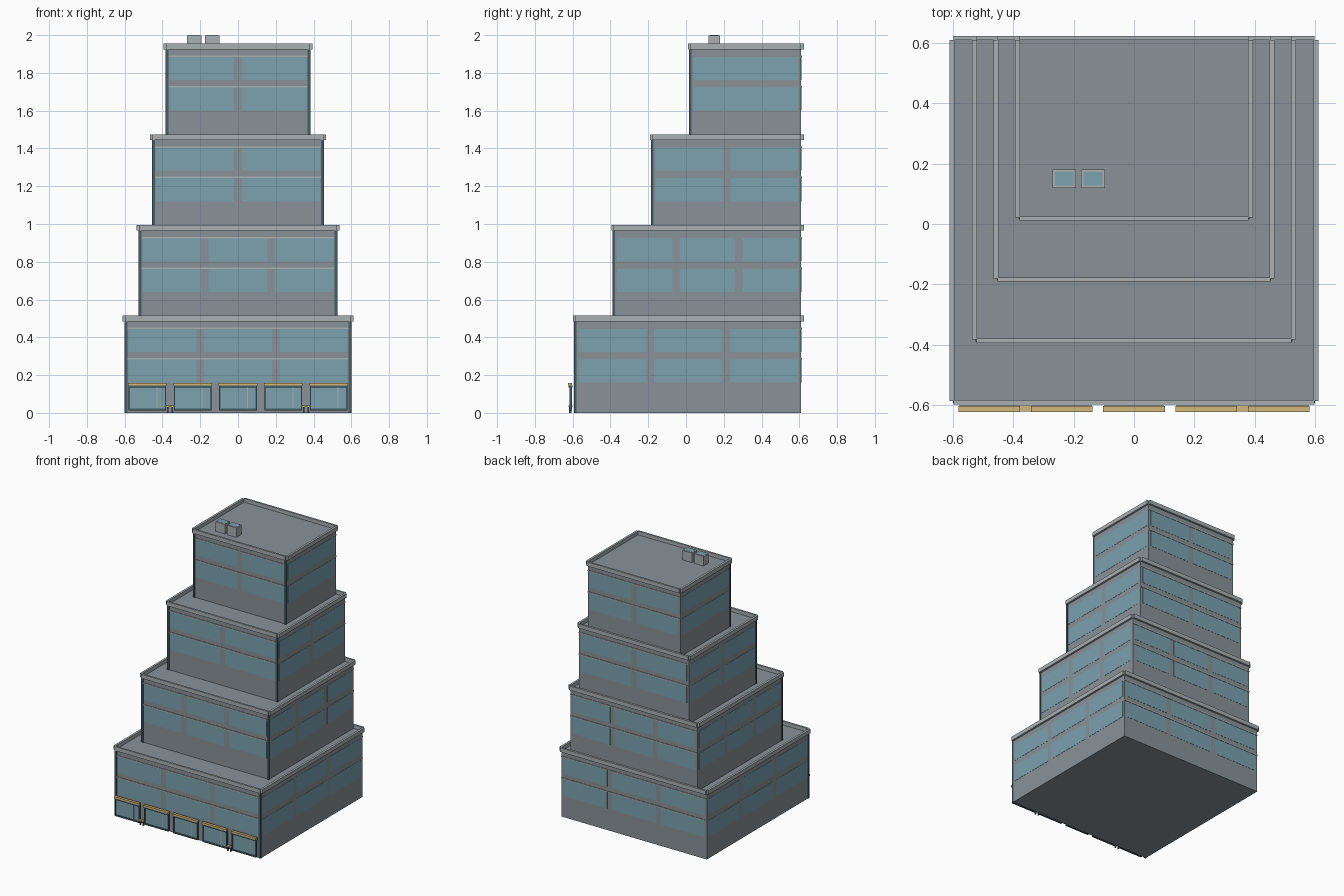
import bpy
import bmesh
from mathutils import Vector

if "Cube" in bpy.data.objects:
    bpy.data.objects.remove(bpy.data.objects["Cube"])


def material(name, rgb):
    m = bpy.data.materials.new(name)
    m.diffuse_color = (*rgb, 1)
    m.use_nodes = True
    m.node_tree.nodes["Principled BSDF"].inputs["Base Color"].default_value = m.diffuse_color
    return m


WALL = material("wall_grey", (0.25, 0.29, 0.32))
TRIM = material("trim_grey", (0.40, 0.44, 0.45))
GLASS = material("glass_blue", (0.20, 0.36, 0.43))
DARK = material("dark_frame", (0.06, 0.11, 0.13))
GOLD = material("awning_gold", (0.65, 0.48, 0.20))


def boxes(name, items, mat):
    """One object from boxes given as (x0, x1, y0, y1, z0, z1)."""
    bm = bmesh.new()
    for x0, x1, y0, y1, z0, z1 in items:
        lo, hi = Vector((x0, y0, z0)), Vector((x1, y1, z1))
        vs = bmesh.ops.create_cube(bm, size=1)["verts"]
        for v in vs:
            v.co = (lo + hi) / 2 + v.co * (hi - lo)
    me = bpy.data.meshes.new(name)
    bm.to_mesh(me)
    bm.free()
    me.materials.append(mat)
    ob = bpy.data.objects.new(name, me)
    bpy.context.collection.objects.link(ob)
    return ob


def split(a, b, n, gap=0.04, margin=0.018):
    """Split the span a..b into n panes."""
    a, b = a + margin, b - margin
    w = (b - a - gap * (n - 1)) / n
    return [(a + i * (w + gap), a + i * (w + gap) + w) for i in range(n)]


BACK = 0.61
PITCH = 0.48
E = 0.0015
ROWS = [(0.16, 0.283), (0.323, 0.445)]

# Stepped tiers: half width, front wall y, panes on front/back, panes on sides
tiers = [(0.598, -0.587, 3, 3), (0.523, -0.383, 3, 3),
         (0.452, -0.18, 2, 2), (0.38, 0.022, 2, 1)]
for i, (h, f, nf, ns) in enumerate(tiers):
    z = i * PITCH
    n = f"tier_{i + 1}"
    base = z + 0.008 if i else 0
    boxes(n + "_walls", [(-h, h, f, BACK, base, z + 0.488)], WALL)

    # Raised rim around the roof
    r0, r1, t = z + 0.485, z + 0.515, 0.014
    boxes(n + "_roof_rim", [
        (-h, h, f - 0.011, f + 0.003, r0, r1),
        (-h, h, BACK, BACK + t, r0, r1),
        (-h - t, -h + 0.002, f, BACK, r0, r1),
        (h - 0.002, h + t, f, BACK, r0, r1)], TRIM)

    # Flush glazing on all four sides
    panes = []
    for a, b in ROWS:
        for x0, x1 in split(-h, h, nf):
            panes += [(x0, x1, f - E, f + E, z + a, z + b),
                      (x0, x1, BACK - E, BACK + E, z + a, z + b)]
        for y0, y1 in split(f, BACK, ns):
            for s in (-h, h):
                panes.append((s - E, s + E, y0, y1, z + a, z + b))
    boxes(n + "_windows", panes, GLASS)

    # Horizontal strips on front and back
    strips = []
    for c in (0.287, 0.447):
        for y in (f, BACK):
            strips.append((-h, h, y - 0.004, y + 0.004,
                           z + c - 0.004, z + c + 0.004))
    boxes(n + "_strips", strips, TRIM)

    # Front corner posts
    boxes(n + "_corner_posts", [
        (s * h - 0.008 - s * 0.005, s * h + 0.008 - s * 0.005,
         f - 0.006, f + 0.008, base, r0) for s in (-1, 1)], DARK)

# Shopfronts along the street
frames, glass, awnings, bars = [], [], [], []
for k in range(-2, 3):
    x = k * 0.24
    a, b = x - 0.1, x + 0.1
    frames += [(a, a + 0.007, -0.618, -0.604, 0.012, 0.145),
               (b - 0.007, b, -0.618, -0.604, 0.012, 0.145),
               (a, b, -0.618, -0.604, 0.012, 0.022),
               (a, b, -0.622, -0.602, 0.135, 0.145)]
    glass.append((a + 0.006, b - 0.006, -0.613, -0.609, 0.02, 0.137))
    awnings.append((a - 0.002, b + 0.002, -0.624, -0.604, 0.145, 0.158))
    bars.append((x + 0.048, x + 0.053, -0.615, -0.608, 0.02, 0.137))
boxes("shopfront_frames", frames, DARK)
boxes("shopfront_glass", glass, GLASS)
boxes("shopfront_awnings", awnings, GOLD)
boxes("shopfront_bars", bars, TRIM)

# Small benches between the outer shopfronts
seats, legs = [], []
for x in (-0.36, 0.36):
    seats.append((x - 0.02, x + 0.02, -0.622, -0.602, 0.03, 0.038))
    for d in (-0.012, 0.012):
        legs.append((x + d - 0.003, x + d + 0.003, -0.619, -0.605, 0, 0.03))
boxes("bench_seats", seats, GOLD)
boxes("bench_legs", legs, DARK)

# Rooftop units
units = [(-0.27, -0.192), (-0.175, -0.097)]
boxes("roof_units", [(a, b, 0.12, 0.18, 1.925, 1.999) for a, b in units], TRIM)
boxes("roof_unit_tops", [(a + 0.008, b - 0.008, 0.127, 0.173, 1.99, 2.0)
                         for a, b in units], GLASS)
